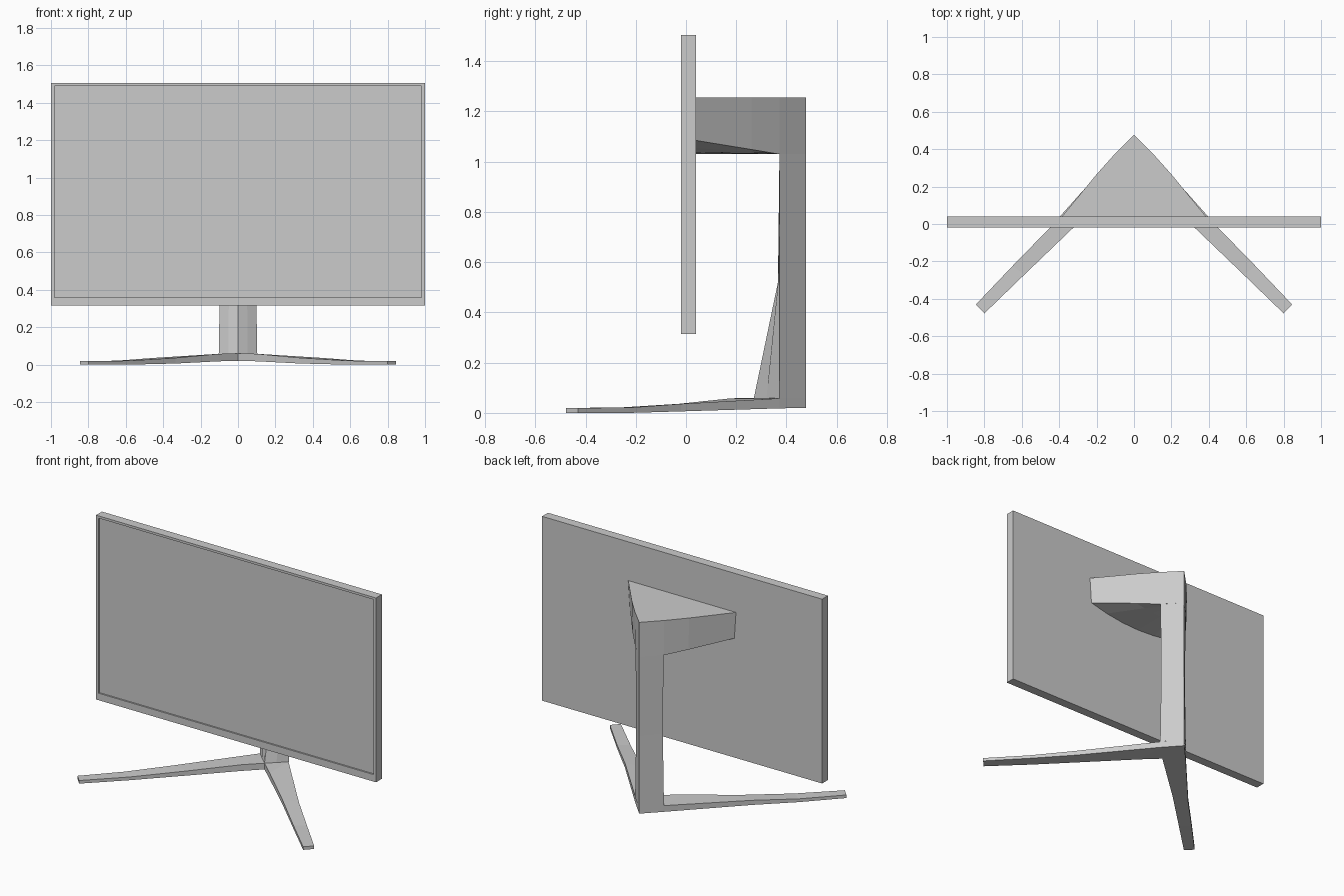
import bpy, bmesh

if "Cube" in bpy.data.objects:
    bpy.data.objects.remove(bpy.data.objects["Cube"])


def loft(name, rings, cap_start=True, cap_end=True):
    """Skin a list of equal-length closed rings into a flat-shaded object."""
    bm = bmesh.new()
    vs = [[bm.verts.new(p) for p in r] for r in rings]
    n = len(rings[0])
    for a, b in zip(vs, vs[1:]):
        for i in range(n):
            j = (i + 1) % n
            bm.faces.new((a[i], a[j], b[j], b[i]))
    if cap_start:
        bm.faces.new(vs[0][::-1])
    if cap_end:
        bm.faces.new(vs[-1])
    bmesh.ops.remove_doubles(bm, verts=bm.verts, dist=0.0005)
    bmesh.ops.recalc_face_normals(bm, faces=bm.faces)
    me = bpy.data.meshes.new(name)
    bm.to_mesh(me)
    bm.free()
    ob = bpy.data.objects.new(name, me)
    bpy.context.collection.objects.link(ob)
    return ob


def panel(x, y, z0, z1):
    return [(-x, y, z0), (x, y, z0), (x, y, z1), (-x, y, z1)]


# Display: slab with a shallow recessed screen behind a thin bezel
loft("display", [
    panel(1, 0.04, 0.315, 1.505),
    panel(1, -0.02, 0.315, 1.505),
    panel(0.982, -0.02, 0.36, 1.49),
    panel(0.982, -0.01, 0.36, 1.49),
])

# Legs: one V-shaped bar, each section = outer xy, inner xy, bottom z, top z
sections = [
    ((0.845, -0.43), (0.80, -0.478), 0.0, 0.02),
    ((0.65, -0.225), (0.585, -0.27), 0.0, 0.021),
    ((0.45, -0.02), (0.335, -0.03), 0.006, 0.036),
    ((0.10, 0.372), (0.10, 0.18), 0.018, 0.058),
    ((0.0, 0.478), (0.0, 0.27), 0.02, 0.06),
]


def leg_ring(s, side):
    (ox, oy), (ix, iy), b, t = s
    return [(side * ox, oy, b), (side * ix, iy, b),
            (side * ix, iy, t), (side * ox, oy, t)]


loft("legs", [leg_ring(s, 1) for s in sections]
     + [leg_ring(s, -1) for s in sections[-2::-1]])


# Column: triangular post with a faceted gusset flaring forward at its foot
def column_ring(z, w, mid_y, front_y):
    return [(0, 0.478, z), (w, 0.372, z), (w / 2, mid_y, z),
            (0, front_y, z), (-w / 2, mid_y, z), (-w, 0.372, z)]


loft("column", [
    column_ring(0.058, 0.103, 0.32, 0.27),
    column_ring(0.52, 0.095, 0.367, 0.366),
    column_ring(1.03, 0.10, 0.372, 0.372),
], cap_start=False, cap_end=False)


# Mount arm: wedge fanning out from the column to the display, curved underside
def arm_ring(y, w, rise):
    under = [(w * f, y, 1.03 + rise * f * f) for f in (0.97, 0.65, 0.33, 0, -0.33, -0.65, -0.97)]
    return [(-w, y, 1.255), (w, y, 1.255)] + under


loft("mount_arm", [
    arm_ring(0.478, 0.0, 0.0),
    arm_ring(0.372, 0.105, 0.0),
    arm_ring(0.26, 0.205, 0.02),
    arm_ring(0.04, 0.385, 0.058),
], cap_start=False, cap_end=False)
